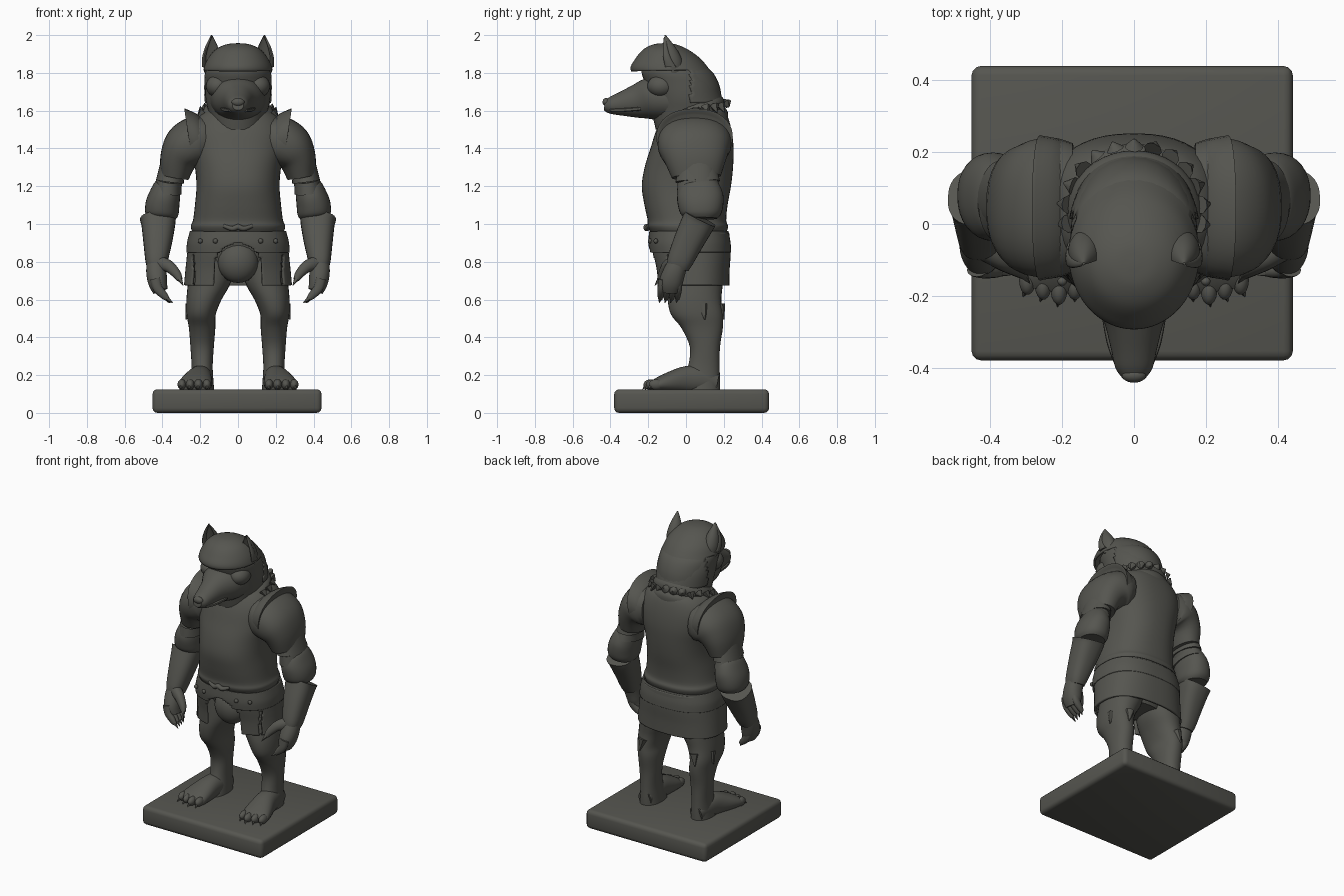
import bpy, bmesh, math, random
from mathutils import Vector, Matrix

random.seed(4)
UP = (0, 0, 1)
stone = bpy.data.materials.new("dark grey stone")
stone.diffuse_color = (0.092, 0.092, 0.08, 1)


def finish(name, bm, mir=False, thick=0.0, angle=40):
    me = bpy.data.meshes.new(name)
    bm.to_mesh(me)
    bm.free()
    me.materials.append(stone)
    ob = bpy.data.objects.new(name, me)
    bpy.context.collection.objects.link(ob)
    bpy.ops.object.select_all(action='DESELECT')
    ob.select_set(True)
    bpy.context.view_layer.objects.active = ob
    bpy.ops.object.shade_smooth_by_angle(angle=math.radians(angle))
    if thick:
        m = ob.modifiers.new("thickness", 'SOLIDIFY')
        m.thickness, m.offset = thick, 1
    if mir:
        ob.modifiers.new("mirror", 'MIRROR')
    return ob


def spow(c, p):
    return math.copysign(abs(c) ** (2 / p), c)


def loft(name, secs, n=32, ref=(0, 1, 0), tilt=None, p=2.2, caps=True, sub=4,
         mir=False, thick=0.0, cut=None, warp=None):
    """Smooth skin through sections (x, y, z, half size along ref, other half size)."""
    s = [Vector(q) for q in secs]
    rows = []
    for i in range(len(s) - 1):
        a, b, c, d = s[max(i - 1, 0)], s[i], s[i + 1], s[min(i + 2, len(s) - 1)]
        for k in range(sub):
            t = k / sub
            rows.append(0.5 * (2 * b + (c - a) * t + (2 * a - 5 * b + 4 * c - d) * t * t
                               + (3 * b - a - 3 * c + d) * t ** 3))
    rows.append(s[-1])
    ctr = [Vector(r[:3]) for r in rows]
    bm = bmesh.new()
    rings = []
    for i, r in enumerate(rows):
        t = Vector(tilt) if tilt else ctr[min(i + 1, len(ctr) - 1)] - ctr[max(i - 1, 0)]
        t.normalize()
        u = Vector(ref)
        u = (u - t * u.dot(t)).normalized()
        v = t.cross(u)
        ring = []
        for j in range(n):
            g = 2 * math.pi * j / n
            co = ctr[i] + u * r[3] * spow(math.cos(g), p) + v * r[4] * spow(math.sin(g), p)
            ring.append(bm.verts.new(warp(co) if warp else co))
        rings.append(ring)
    for q, w in zip(rings, rings[1:]):
        for j in range(n):
            k = (j + 1) % n
            bm.faces.new((q[j], q[k], w[k], w[j]))
    if caps:
        bm.faces.new(rings[0][::-1])
        bm.faces.new(rings[-1])
    if cut:
        gone = [f for f in bm.faces if cut(f.calc_center_median())]
        bmesh.ops.delete(bm, geom=gone, context='FACES')
    return finish(name, bm, mir, thick)


def ball(name, c, r, mir=False):
    bm = bmesh.new()
    bmesh.ops.create_uvsphere(bm, u_segments=24, v_segments=14, radius=1,
                              matrix=Matrix.Translation(c) @ Matrix.Diagonal((*r, 1)))
    return finish(name, bm, mir)


def spike(name, a, b, r, mir=True):
    return loft(name, [(*a, r, r), (*b, r * .1, r * .1)], n=8, ref=(.3, 1, .2), sub=2, mir=mir)


# plinth
bm = bmesh.new()
bmesh.ops.create_cube(bm, size=1, matrix=Matrix.Translation((-.005, .03, .0625))
                      @ Matrix.Diagonal((.895, .82, .125, 1)))
bmesh.ops.bevel(bm, geom=bm.edges[:], offset=.026, segments=3, profile=.5, affect='EDGES')
finish("plinth", bm)

# legs and feet
loft("leg", [(.19, .07, .11, .11, .065), (.19, .08, .17, .1, .06), (.19, .095, .25, .083, .056),
             (.19, .1, .35, .08, .062), (.19, .085, .45, .11, .07), (.195, .058, .52, .137, .077),
             (.18, .045, .6, .142, .093), (.15, .05, .7, .145, .115), (.14, .05, .85, .14, .12)],
     tilt=UP, mir=True)
loft("foot", [(.19, .165, .16, .045, .05), (.195, .08, .175, .06, .07), (.205, 0, .175, .068, .072),
              (.22, -.09, .16, .085, .055), (.23, -.15, .148, .09, .038), (.235, -.18, .14, .08, .025)],
     ref=(1, 0, 0), mir=True)
for i in range(4):
    x = .165 + .044 * i
    y = -.185 + .014 * abs(i - 1)
    ball(f"toe_{i}", (x, y, .15), (.023, .04, .028), True)
    spike(f"toe_claw_{i}", (x, y - .02, .15), (x + .004 * i, y - .045, .125), .014)
for i in range(3):
    spike(f"calf_tuft_{i}", (.25 - .03 * i, .09 + .045 * i, .57), (.275 - .035 * i, .1 + .05 * i, .495), .03)

# hips
loft("pelvis", [(0, .05, .7, .1, .14), (0, .04, .78, .14, .2), (0, .03, .95, .17, .22)], tilt=UP)
ball("groin_guard", (0, -.075, .8), (.108, .08, .112))


def arch(c):
    return c.y < 0 and (c.x / .125) ** 2 + (max(c.z - .76, 0) / .14) ** 2 < 1


def skirt_gaps(c):
    side = abs(abs(math.atan2(c.x, c.y - .03)) - 2.05) < .03 and c.z < .84
    back = c.y > 0 and abs(c.x) < .007 and c.z < .82
    return arch(c) or side or back


loft("armour_skirt", [(0, .035, .675, .18, .272), (0, .032, .76, .185, .264), (0, .025, .86, .198, .253),
                      (0, .02, .95, .195, .24)],
     n=128, tilt=UP, p=2.5, caps=False, sub=8, thick=.014, cut=skirt_gaps)
loft("hip_band", [(0, .022, .85, .207, .263), (0, .018, .9, .208, .26), (0, .015, .96, .2, .245)],
     n=128, tilt=UP, p=2.5, caps=False, sub=8, thick=.01, cut=arch)
for x in (-.2, -.12, .12, .2):
    ball("skirt_rivet", (x, -.19 if abs(x) < .15 else -.16, .91), (.013, .012, .013))

# cuirass
loft("cuirass", [(0, .015, .94, .19, .235), (0, .01, .985, .213, .25), (0, .005, 1.02, .208, .238),
                 (0, .0, 1.1, .22, .228), (0, .002, 1.2, .236, .22), (0, .015, 1.3, .234, .228),
                 (0, .032, 1.4, .22, .25), (0, .042, 1.5, .198, .25), (0, .05, 1.58, .165, .2),
                 (0, .05, 1.62, .12, .12)], n=48, tilt=UP, p=2.4)
loft("waist_strap", [(-.075, -.195, .99, .012, .01), (-.03, -.207, .975, .016, .013), (0, -.207, .985, .018, .015),
                     (.03, -.207, .975, .016, .013), (.075, -.195, .99, .012, .01)], n=12)

# cowl: stacked folds, lower at the front
for i, (z, r) in enumerate([(1.44, .215), (1.51, .208), (1.575, .188)]):
    loft(f"cowl_fold_{i}", [(0, .03, z - .06, r * .9, r * .9), (0, .03, z - .015, r * .97, r),
                            (0, .03, z + .025, r * .96, r * .98), (0, .035, z + .055, r * .85, r * .85)],
         n=40, tilt=(0, -.3, .95), p=2)
for i in range(13):
    g = math.pi * (i / 12) * 1.1 - .16
    c = Vector((.185 * math.cos(g), .03 + .185 * math.sin(g), 1.60 + .04 * math.sin(g)))
    d = Vector((.03 * math.cos(g), .022 * math.sin(g), random.uniform(-.045, .02)))
    spike(f"neck_tuft_{i}", c, c + d, .026, mir=False)

# shoulder and arm armour
loft("shoulder_plate", [(.17, .045, 1.44, .18, .13), (.22, .045, 1.435, .195, .135), (.275, .045, 1.4, .19, .128),
                        (.315, .05, 1.34, .165, .1), (.335, .055, 1.25, .13, .076)], mir=True, p=2.3)
loft("shoulder_rim", [(.16, .045, 1.44, .15, .11), (.2, .045, 1.45, .188, .135), (.252, .045, 1.46, .2, .15),
                      (.262, .045, 1.46, .2, .15), (.252, .045, 1.46, .17, .12)],
     mir=True, tilt=(1, 0, -.15), sub=3)
loft("upper_arm", [(.39, .075, 1.1, .09, .07), (.37, .07, 1.2, .095, .07), (.34, .06, 1.32, .1, .07)], mir=True)
for i in range(2):
    z, x = 1.285 - .055 * i, .352 + .012 * i
    loft(f"arm_lame_{i}", [(x + .008, .062 + .006 * i, z - .06, .118, .074), (x, .06, z, .105, .064)],
         mir=True, sub=2)
loft("elbow_guard", [(.405, .08, 1.03, .085, .075), (.403, .08, 1.055, .108, .088), (.4, .078, 1.1, .12, .09),
                     (.388, .075, 1.15, .122, .083), (.375, .072, 1.2, .105, .07), (.37, .07, 1.215, .085, .055)],
     mir=True)
loft("gauntlet", [(.43, -.045, .77, .06, .05), (.431, -.03, .81, .069, .06), (.425, .015, .91, .08, .077),
                  (.422, .06, 1.0, .088, .09), (.424, .075, 1.03, .09, .095)], mir=True, p=2.5)

# hands
loft("palm", [(.43, -.03, .82, .05, .05), (.432, -.06, .75, .058, .054), (.425, -.08, .69, .062, .05),
              (.41, -.085, .645, .05, .04)], mir=True)
for i in range(4):
    y = -.128 + .03 * i
    loft(f"finger_{i}", [(.438, y, .71, .019, .028), (.425, y - .003, .66, .02, .026),
                         (.395, y - .006, .625, .017, .021), (.375, y - .008, .605, .012, .014)],
         n=12, mir=True)
    spike(f"finger_claw_{i}", (.385, y - .006, .615), (.345 + .008 * i, y - .014, .582), .014)
loft("thumb", [(.41, -.07, .79, .035, .04), (.365, -.1, .775, .03, .032), (.325, -.125, .735, .022, .024),
               (.308, -.14, .705, .014, .015)], n=14, mir=True)
spike("thumb_claw", (.31, -.138, .71), (.29, -.165, .675), .014)

# head
loft("face", [(0, .02, 1.5, .18, .15), (0, .01, 1.58, .188, .155), (0, 0, 1.66, .19, .172),
              (0, -.02, 1.74, .195, .176), (0, -.05, 1.81, .185, .172), (0, -.07, 1.86, .13, .13)],
     tilt=UP, p=2)
loft("muzzle", [(0, -.08, 1.665, .15, .12), (0, -.18, 1.665, .132, .113), (0, -.26, 1.65, .088, .09),
                (0, -.34, 1.636, .066, .064), (0, -.4, 1.628, .052, .045), (0, -.432, 1.63, .03, .028)],
     ref=(1, 0, 0), p=2.1)
ball("nose", (0, -.422, 1.645), (.034, .02, .022))
loft("mouth_ridge", [(.08, -.24, 1.61, .012, .01), (.064, -.33, 1.603, .012, .01), (.04, -.4, 1.602, .01, .008)],
     ref=(1, 0, 0), n=10, mir=True)
ball("brow_cheek", (.105, -.13, 1.73), (.065, .075, .06), True)

# helmet with open face
loft("helmet", [(0, .005, 1.64, .183, .165), (0, -.015, 1.72, .178, .172), (0, -.055, 1.78, .188, .175),
                (0, -.087, 1.82, .196, .17), (0, -.096, 1.87, .162, .15), (0, -.108, 1.915, .112, .112),
                (0, -.113, 1.94, .058, .06), (0, -.113, 1.946, .01, .01)],
     n=64, tilt=UP, p=2, sub=5, thick=.011,
     cut=lambda c: c.z < 1.945 and c.y < .02 and c.z < 1.815 - .12 * max(0, abs(c.x) - .12))


# ears, hollowed at the front
def cup(v):
    c = -.085 - (v.z - 1.84) * .16
    d = v.y - c
    return Vector((v.x, c - d * .35 if d < -.004 else v.y, v.z))


loft("ear", [(.128, -.075, 1.8, .06, .05), (.134, -.078, 1.86, .06, .05), (.137, -.09, 1.92, .045, .038),
             (.139, -.104, 1.97, .022, .018), (.14, -.11, 2.0, .003, .003)],
     tilt=UP, p=2, mir=True, warp=cup)
loft("ear_rim", [(.178, -.08, 1.83, .03, .012), (.18, -.1, 1.88, .02, .01), (.165, -.11, 1.94, .012, .008),
                 (.143, -.111, 1.99, .006, .005)], tilt=UP, n=12, mir=True)
